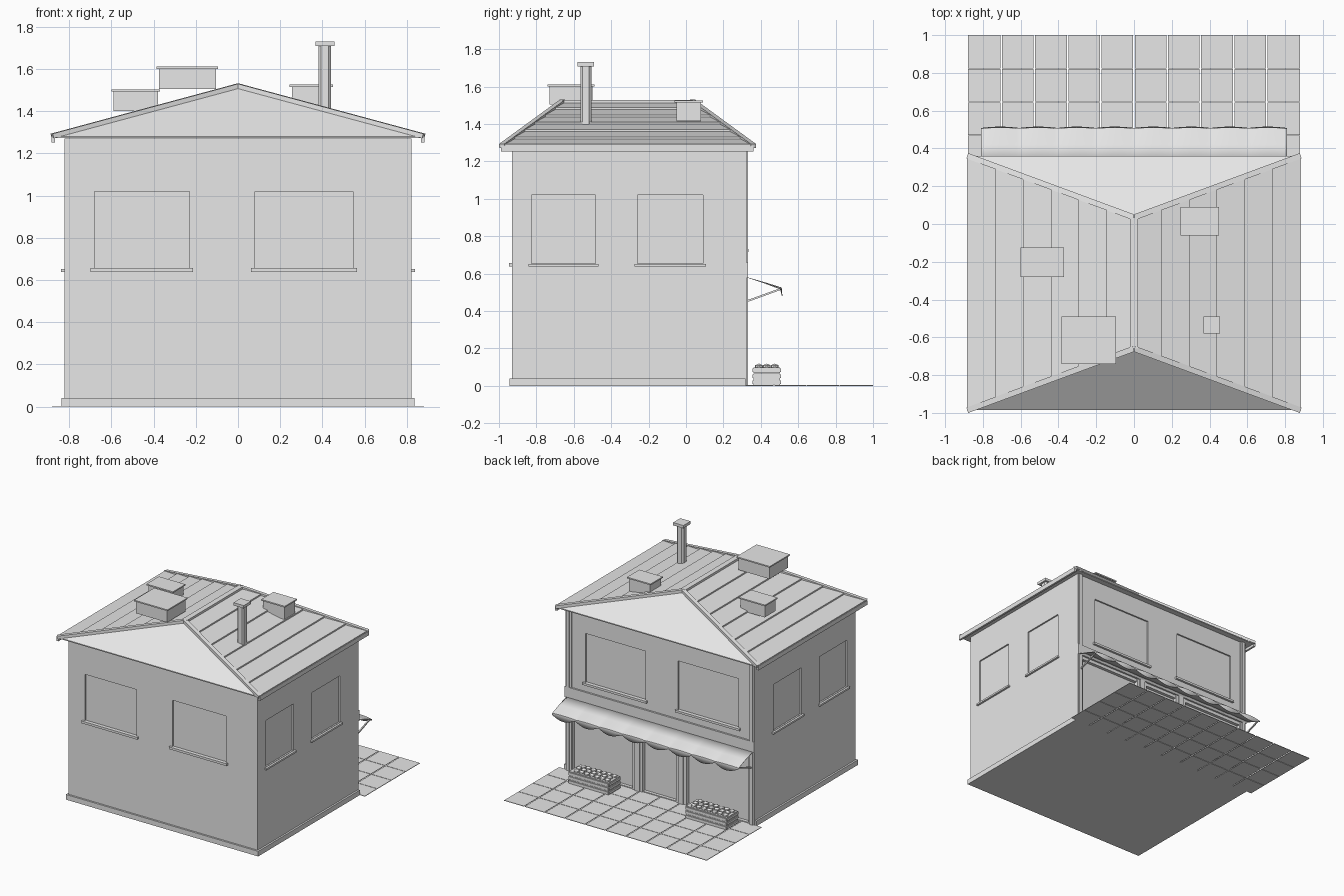
import bpy, bmesh, math
from mathutils import Vector

cube = bpy.data.objects.get("Cube")
if cube:
    bpy.data.objects.remove(cube, do_unlink=True)

GREY = (0.8, 0.8, 0.8, 1.0)
grey = bpy.data.materials.new("plain_grey")
grey.use_nodes = True
grey.diffuse_color = GREY
grey.node_tree.nodes["Principled BSDF"].inputs["Base Color"].default_value = GREY


def finish(name, bm):
    bmesh.ops.recalc_face_normals(bm, faces=bm.faces)
    mesh = bpy.data.meshes.new(name)
    bm.to_mesh(mesh)
    bm.free()
    obj = bpy.data.objects.new(name, mesh)
    bpy.context.collection.objects.link(obj)
    mesh.materials.append(grey)
    return obj


def add_box(bm, x, y, z):
    made = bmesh.ops.create_cube(bm, size=1)["verts"]
    for v in made:
        v.co = [lo + (c + 0.5) * (hi - lo) for c, (lo, hi) in zip(v.co, (x, y, z))]
    return made


def boxes(name, parts):
    bm = bmesh.new()
    for part in parts:
        add_box(bm, *part)
    return finish(name, bm)


def add_beam(bm, start, end, width, height):
    start, end = Vector(start), Vector(end)
    along = end - start
    side = along.cross(Vector((0, 0, 1))).normalized()
    up = side.cross(along).normalized()
    for v in bmesh.ops.create_cube(bm, size=1)["verts"]:
        c = v.co.copy()
        v.co = start + along * (c.x + 0.5) + side * c.y * width + up * c.z * height


def select_only(obj):
    bpy.ops.object.select_all(action='DESELECT')
    obj.select_set(True)
    bpy.context.view_layer.objects.active = obj


# Main dimensions
WALL, FRONT, BACK, TOP = 0.822, -0.93, 0.318, 1.27
SHOP_TOP, DEPTH = 0.6, 0.012

# Walls, with shallow window recesses and the shop openings cut out
walls = boxes("walls", [((-WALL, WALL), (FRONT, BACK), (0, TOP))])
front_windows = [(-0.68, -0.23), (0.08, 0.545)]
side_windows = [(-0.825, -0.485), (-0.26, 0.09)]
back_windows = [(-0.68, -0.155), (0.13, 0.65)]
shop_openings = [(-0.765, -0.23), (-0.14, 0.15), (0.24, 0.765)]
height, back_height = (0.655, 1.02), (0.73, 1.115)
cuts, sills = [], []
for a, b in front_windows:
    cuts.append(((a, b), (FRONT - 0.1, FRONT + DEPTH), height))
    sills.append(((a - 0.018, b + 0.018), (FRONT - 0.017, FRONT + DEPTH), (0.638, 0.656)))
for a, b in back_windows:
    cuts.append(((a, b), (BACK - DEPTH, BACK + 0.1), back_height))
    sills.append(((a - 0.018, b + 0.018), (BACK - DEPTH, BACK + 0.017), (0.714, 0.731)))
for a, b in side_windows:
    for s in (-1, 1):
        inner, outer = s * (WALL - DEPTH), s * (WALL + 0.1)
        cuts.append((sorted((inner, outer)), (a, b), height))
        outer = s * (WALL + 0.016)
        sills.append((sorted((inner, outer)), (a - 0.016, b + 0.016), (0.638, 0.652)))
for a, b in shop_openings:
    cuts.append(((a, b), (BACK - 0.025, BACK + 0.1), (0.01, SHOP_TOP - 0.05)))
cutter = boxes("window_cutter", cuts)
select_only(walls)
cut = walls.modifiers.new("openings", 'BOOLEAN')
cut.object = cutter
cut.solver = 'EXACT'
bpy.ops.object.modifier_apply(modifier=cut.name)
bpy.data.objects.remove(cutter, do_unlink=True)
boxes("window_sills", sills)

# Plinth runs round the front and both sides
EDGE = WALL + 0.014
plinth = [((-EDGE, EDGE), (FRONT - 0.014, FRONT), (0, 0.04))]
for s in (-1, 1):
    plinth.append((sorted((s * WALL, s * EDGE)), (FRONT, BACK), (0, 0.04)))
boxes("plinth", plinth)

# Stepped pilasters at the corners and beside the door
pilasters = []
for s in (-1, 1):
    pilasters.append((sorted((s * 0.77, s * WALL)), (BACK, BACK + 0.006), (0, TOP)))
    pilasters.append((sorted((s * 0.785, s * 0.81)), (BACK, BACK + 0.014), (0, TOP)))
for centre in (-0.185, 0.195):
    pilasters.append(((centre - 0.045, centre + 0.045), (BACK, BACK + 0.006), (0, SHOP_TOP)))
    pilasters.append(((centre - 0.022, centre + 0.022), (BACK, BACK + 0.014), (0, SHOP_TOP)))
boxes("pilasters", pilasters)
boxes("shop_fascia", [((-WALL, WALL), (BACK, BACK + 0.014), (0.575, 0.66))])

# Hipped roof core
EAVE, EAVE_Z, RIDGE_Z = 0.88, 1.28, 1.515
EAVES_Y, RIDGE_Y = (-0.985, 0.36), (-0.66, 0.035)
bm = bmesh.new()
lower = [(-EAVE, EAVES_Y[0]), (EAVE, EAVES_Y[0]), (EAVE, EAVES_Y[1]), (-EAVE, EAVES_Y[1])]
base = [bm.verts.new((x, y, EAVE_Z - 0.008)) for x, y in lower]
eave = [bm.verts.new((x, y, EAVE_Z)) for x, y in lower]
ridge = [bm.verts.new((0, y, RIDGE_Z)) for y in RIDGE_Y]
bm.faces.new(base)
for i in range(4):
    j = (i + 1) % 4
    bm.faces.new((base[i], base[j], eave[j], eave[i]))
bm.faces.new((eave[0], eave[1], ridge[0]))
bm.faces.new((eave[1], eave[2], ridge[1], ridge[0]))
bm.faces.new((eave[2], eave[3], ridge[1]))
bm.faces.new((eave[3], eave[0], ridge[0], ridge[1]))
finish("roof", bm)

# Lapped roof boards on the two long slopes
def slope_edge(side, t, lift):
    def mix(a, b):
        return a + (b - a) * t
    return [Vector((side * mix(EAVE, 0), mix(e, r), mix(EAVE_Z, RIDGE_Z) + lift))
            for e, r in zip(EAVES_Y, RIDGE_Y)]

COURSES = 6
bm = bmesh.new()
for side in (-1, 1):
    for i in range(COURSES):
        t, u = i / COURSES, (i + 1) / COURSES
        a, b = [bm.verts.new(p) for p in slope_edge(side, t, 0.0)]
        c, d = [bm.verts.new(p) for p in slope_edge(side, t, 0.012)]
        e, f = [bm.verts.new(p) for p in slope_edge(side, u, 0.001)]
        for face in ((a, b, d, c), (c, d, f, e), (a, c, e), (b, f, d), (a, e, f, b)):
            bm.faces.new(face)
finish("roof_boards", bm)

# Ridge and hip caps, and the side gutters
bm = bmesh.new()
tops = [(0, y, RIDGE_Z + 0.004) for y in RIDGE_Y]
add_beam(bm, tops[0], tops[1], 0.042, 0.02)
for side in (-1, 1):
    for y, top in zip(EAVES_Y, tops):
        add_beam(bm, (side * EAVE, y, EAVE_Z + 0.002), top, 0.03, 0.022)
finish("ridge_caps", bm)
boxes("gutters", [(sorted((s * 0.868, s * 0.884)), (-0.99, 0.362), (1.252, 1.286)) for s in (-1, 1)])

# Roof vents: a box with an overhanging lid
vents = [((-0.375, -0.105), (-0.73, -0.5), (1.505, 1.61)),
         ((-0.59, -0.38), (-0.27, -0.135), (1.4, 1.503)),
         ((0.255, 0.44), (-0.052, 0.08), (1.415, 1.525))]
for number, (x, y, z) in enumerate(vents, 1):
    lid = [(lo - 0.01, hi + 0.01) for lo, hi in (x, y)]
    boxes(f"roof_vent_{number}", [(x, y, z), (lid[0], lid[1], (z[1] - 0.01, z[1]))])

# Chimney with bevelled corners and a flat cap
bm = bmesh.new()
add_box(bm, (0.382, 0.441), (-0.565, -0.506), (1.385, 1.71))
upright = [e for e in bm.edges if abs(e.verts[0].co.z - e.verts[1].co.z) > 0.1]
bmesh.ops.bevel(bm, geom=upright, offset=0.012, segments=1, affect='EDGES')
add_box(bm, (0.367, 0.456), (-0.58, -0.491), (1.708, 1.73))
finish("chimney", bm)

# Rippled awning with a scalloped valance
bm = bmesh.new()
STEPS, FOLDS, HALF = 128, 8, 0.81
rows = []
for i in range(STEPS + 1):
    x = HALF * (2 * i / STEPS - 1)
    phase = math.pi * FOLDS * i / STEPS
    bulge = abs(math.sin(phase))
    wave = 0.007 * (bulge - 0.5)
    rows.append([bm.verts.new(p) for p in (
        (x, BACK + 0.012, 0.58), (x, 0.42, 0.552 + wave / 2), (x, 0.508 + wave, 0.522 + wave),
        (x, 0.512 + wave, 0.508 - 0.028 * bulge))])
for near, far in zip(rows, rows[1:]):
    for k in range(3):
        bm.faces.new((near[k], far[k], far[k + 1], near[k + 1]))
awning = finish("awning", bm)
awning.modifiers.new("cloth", 'SOLIDIFY').thickness = 0.003
select_only(awning)
bpy.ops.object.shade_smooth_by_angle(angle=math.radians(35))

# Awning arms and front rail
bm = bmesh.new()
for side in (-1, 1):
    add_beam(bm, (side * 0.795, BACK + 0.01, 0.453), (side * 0.795, 0.505, 0.517), 0.01, 0.01)
add_beam(bm, (-0.795, 0.503, 0.515), (0.795, 0.503, 0.515), 0.008, 0.008)
finish("awning_frame", bm)

# Paving slabs
COLUMNS, GAP = 10, 0.004
row_lines = [BACK, 0.472, 0.648, 0.824, 1.004]
slab = 2 * EAVE / COLUMNS
boxes("paving", [((-EAVE + c * slab + GAP * (c > 0), -EAVE + (c + 1) * slab - GAP * (c < COLUMNS - 1)),
                  (a, b - GAP), (0, 0.004))
                 for c in range(COLUMNS) for a, b in zip(row_lines, row_lines[1:])])

# Planters with rounded planks and leafy mounds
for name, x in (("left_planter", (0.315, 0.67)), ("right_planter", (-0.71, -0.345))):
    bm = bmesh.new()
    for k in range(3):
        low = 0.004 + k * 0.032
        plank = add_box(bm, x, (0.355, 0.508), (low, low + 0.031))
        edges = {e for v in plank for e in v.link_edges}
        bmesh.ops.bevel(bm, geom=list(edges), offset=0.006, segments=2, affect='EDGES')
    finish(name, bm)
    bm = bmesh.new()
    for i in range(7):
        for j in range(3):
            across = x[0] + (x[1] - x[0]) * (i + 0.75 + 0.25 * (j % 2)) / 7.9
            ball = bmesh.ops.create_icosphere(bm, subdivisions=1, radius=0.024)["verts"]
            for v in ball:
                v.co = Vector((across, 0.39 + 0.042 * j, 0.102)) + Vector((v.co.x, v.co.y, v.co.z * 0.7))
    finish(name + "_plants", bm)
